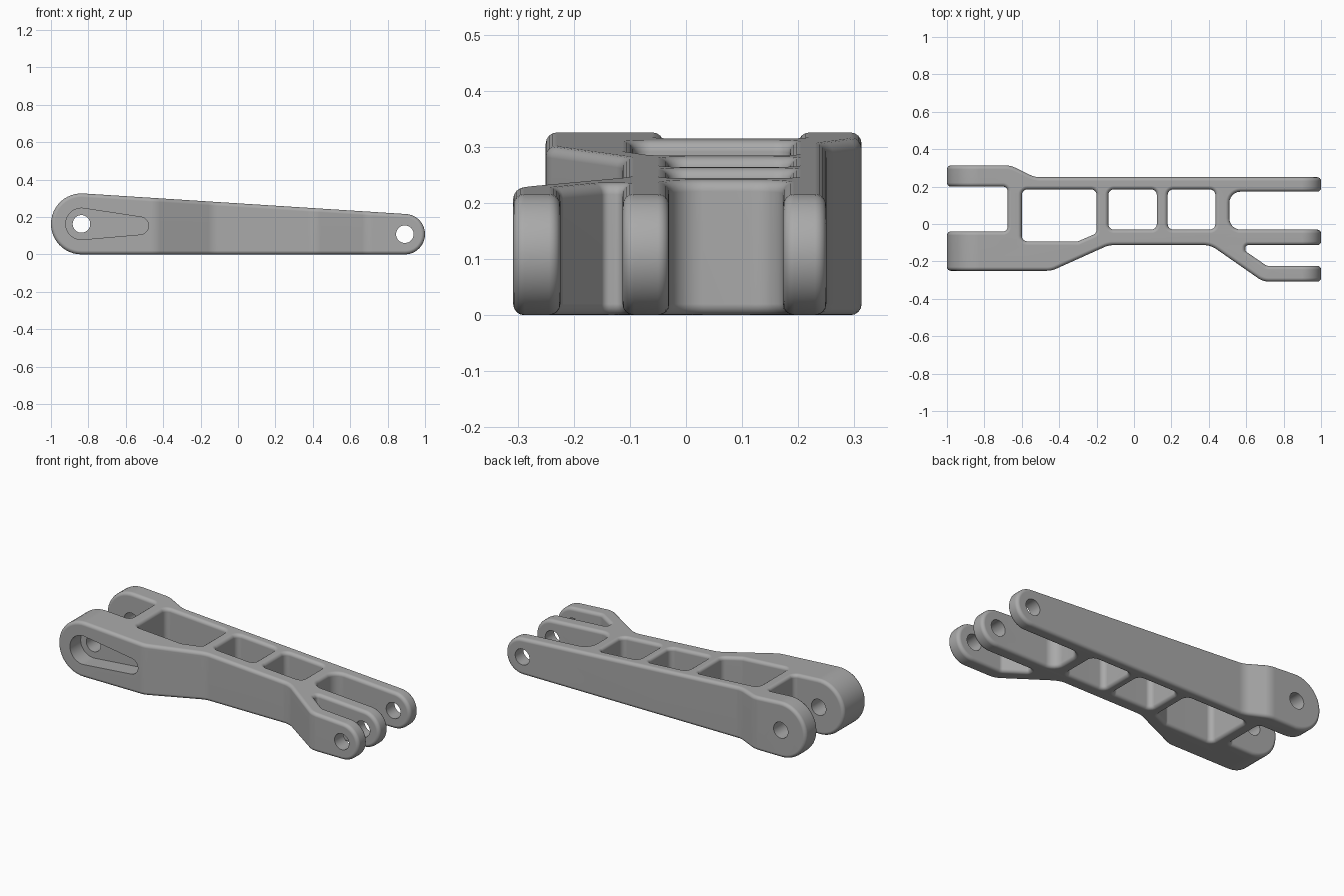
import bpy, bmesh, math
from mathutils import Vector

if "Cube" in bpy.data.objects:
    bpy.data.objects.remove(bpy.data.objects["Cube"])

metal = bpy.data.materials.new("grey metal")
metal.use_nodes = True
metal.diffuse_color = (0.4, 0.4, 0.4, 1)
metal.node_tree.nodes["Principled BSDF"].inputs["Base Color"].default_value = (0.4, 0.4, 0.4, 1)


def rounded(points, steps=6):
    """Fillet every corner of a polygon given as (x, y, radius)."""
    out = []
    for i, (x, y, r) in enumerate(points):
        p = Vector((x, y))
        a = (Vector(points[i - 1][:2]) - p).normalized()
        b = (Vector(points[(i + 1) % len(points)][:2]) - p).normalized()
        if r == 0:
            out.append(p)
            continue
        half = a.angle(b) / 2
        centre = p + (a + b).normalized() * (r / math.sin(half))
        start = p + a * (r / math.tan(half)) - centre
        end = p + b * (r / math.tan(half)) - centre
        sweep = start.angle(end)
        for k in range(steps + 1):
            t = k / steps
            out.append(centre + (start * math.sin((1 - t) * sweep)
                                 + end * math.sin(t * sweep)) / math.sin(sweep))
    return out


def link_shape(c1, r1, c2, r2, steps=24):
    """Outline wrapped around two circles."""
    c1, c2 = Vector(c1), Vector(c2)
    d = c2 - c1
    phi = math.atan2(d.y, d.x)
    beta = math.acos((r1 - r2) / d.length)
    out = []
    for c, r, lo, hi in ((c1, r1, phi + beta, phi + 2 * math.pi - beta),
                         (c2, r2, phi - beta, phi + beta)):
        for k in range(steps + 1):
            a = lo + (hi - lo) * k / steps
            out.append(c + r * Vector((math.cos(a), math.sin(a))))
    return out


def circle(x, z, r, n=40):
    return [Vector((x + r * math.cos(2 * math.pi * k / n),
                    z + r * math.sin(2 * math.pi * k / n))) for k in range(n)]


def prism(name, outline, lo, hi, along_y=False):
    bm = bmesh.new()
    place = (lambda p, h: (p.x, h, p.y)) if along_y else (lambda p, h: (p.x, p.y, h))
    base = bm.faces.new([bm.verts.new(place(p, lo)) for p in outline])
    new = bmesh.ops.extrude_face_region(bm, geom=[base])["geom"]
    shift = Vector((0, hi - lo, 0)) if along_y else Vector((0, 0, hi - lo))
    bmesh.ops.translate(bm, vec=shift, verts=[v for v in new if isinstance(v, bmesh.types.BMVert)])
    bmesh.ops.recalc_face_normals(bm, faces=bm.faces)
    mesh = bpy.data.meshes.new(name)
    bm.to_mesh(mesh)
    bm.free()
    mesh.materials.append(metal)
    obj = bpy.data.objects.new(name, mesh)
    bpy.context.collection.objects.link(obj)
    return obj


def apply(obj, kind, **settings):
    mod = obj.modifiers.new(kind.lower(), kind)
    for key, value in settings.items():
        setattr(mod, key, value)
    bpy.ops.object.select_all(action="DESELECT")
    bpy.context.view_layer.objects.active = obj
    obj.select_set(True)
    bpy.ops.object.modifier_apply(modifier=mod.name)


def combine(obj, tool, operation):
    tool.hide_render = True
    apply(obj, "BOOLEAN", object=tool, operation=operation, solver="EXACT")
    bpy.data.objects.remove(tool)


# Plan of the arm with the fork slots at both ends
plan = rounded([
    (-1.2, 0.313, 0), (-0.66, 0.313, 0.12), (-0.53, 0.25, 0.12), (1.2, 0.25, 0),
    (1.2, 0.173, 0), (0.51, 0.173, 0.06), (0.51, -0.03, 0.06), (1.2, -0.03, 0),
    (1.2, -0.113, 0), (0.595, -0.113, 0.015), (0.595, -0.145, 0.015), (0.71, -0.224, 0.03),
    (1.2, -0.224, 0), (1.2, -0.308, 0), (0.69, -0.308, 0.1), (0.41, -0.113, 0.12),
    (-0.135, -0.113, 0.12), (-0.44, -0.25, 0.12), (-1.2, -0.25, 0),
    (-1.2, -0.04, 0), (-0.676, -0.04, 0.025), (-0.676, 0.2, 0.025), (-1.2, 0.2, 0)])
arm = prism("linkage_arm", plan, -0.2, 0.6)

# Tapered side outline
left_pin, right_pin = (-0.837, 0.163), (0.892, 0.108)
combine(arm, prism("side_outline", link_shape(left_pin, 0.163, right_pin, 0.108), -0.5, 0.5, True),
        "INTERSECT")

# Lightening windows between the cross ribs
windows = [[(-0.6, -0.093), (-0.6, 0.185), (-0.2, 0.185), (-0.2, -0.05), (-0.3, -0.093)]]
for x0, x1 in ((-0.137, 0.122), (0.18, 0.435)):
    windows.append([(x0, -0.03), (x0, 0.185), (x1, 0.185), (x1, -0.03)])
for corners in windows:
    combine(arm, prism("window", rounded([(x, y, 0.03) for x, y in corners]), -0.3, 0.7),
            "DIFFERENCE")

# Soft cast edges
apply(arm, "BEVEL", width=0.02, segments=4, limit_method="ANGLE",
      angle_limit=math.radians(40), use_clamp_overlap=False)

# Pin bores and the tapered pocket in the front cheek
for pin in (left_pin, right_pin):
    combine(arm, prism("bore", circle(*pin, 0.047), -0.6, 0.6, True), "DIFFERENCE")
combine(arm, prism("pocket", link_shape(left_pin, 0.084, (-0.525, 0.153), 0.047), -0.6, -0.15, True),
        "DIFFERENCE")

bpy.ops.object.shade_smooth_by_angle(angle=math.radians(35))
apply(arm, "WEIGHTED_NORMAL", keep_sharp=True)
